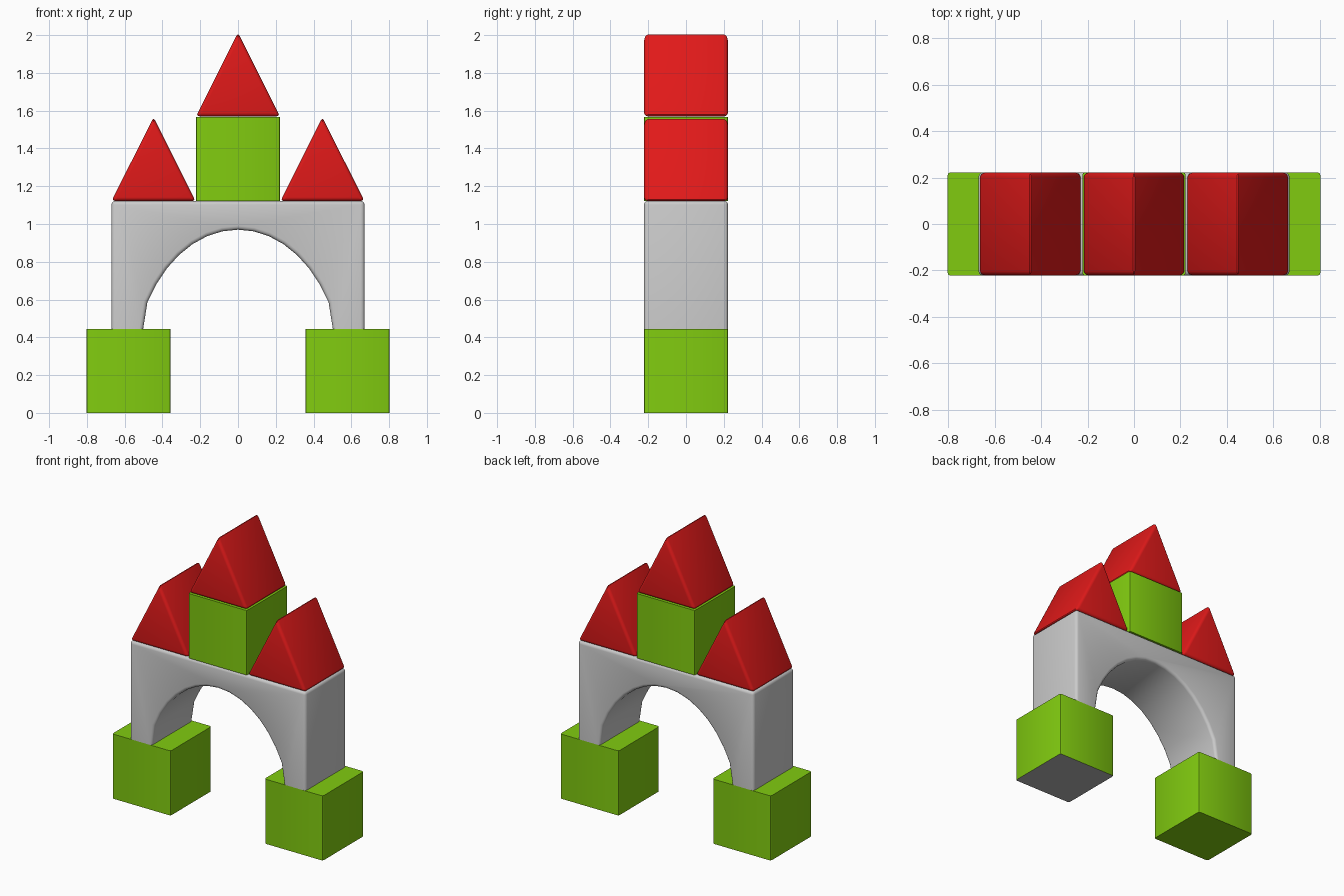
import bpy, bmesh, math

if "Cube" in bpy.data.objects:
    bpy.data.objects.remove(bpy.data.objects["Cube"])

HALF = 0.2225           # half depth of every block


def material(name, color):
    m = bpy.data.materials.new(name)
    m.diffuse_color = (*color, 1)
    m.use_nodes = True
    m.node_tree.nodes["Principled BSDF"].inputs["Base Color"].default_value = m.diffuse_color
    return m


GREEN = material("green_paint", (0.22, 0.6, 0.005))
RED = material("red_paint", (0.75, 0.01, 0.01))
GREY = material("bare_grey", (0.45, 0.45, 0.45))


def block(name, profile, loc, mat, bevel, segments, keep):
    """Extrude an x-z profile along y and round the edges chosen by keep(a, b)."""
    bm = bmesh.new()
    face = bm.faces.new([bm.verts.new((x, -HALF, z)) for x, z in profile])
    ext = bmesh.ops.extrude_face_region(bm, geom=[face])["geom"]
    bmesh.ops.translate(bm, vec=(0, 2 * HALF, 0),
                        verts=[g for g in ext if isinstance(g, bmesh.types.BMVert)])
    bmesh.ops.recalc_face_normals(bm, faces=bm.faces[:])
    edges = [e for e in bm.edges
             if e.calc_face_angle(0) > math.radians(30) and keep(*[v.co for v in e.verts])]
    bmesh.ops.bevel(bm, geom=edges, offset=bevel, segments=segments,
                    affect='EDGES', profile=0.5, clamp_overlap=True)
    me = bpy.data.meshes.new(name)
    bm.to_mesh(me)
    bm.free()
    ob = bpy.data.objects.new(name, me)
    ob.location = loc
    bpy.context.collection.objects.link(ob)
    if mat:
        me.materials.append(mat)
    bpy.ops.object.select_all(action='DESELECT')
    ob.select_set(True)
    bpy.context.view_layer.objects.active = ob
    bpy.ops.object.shade_smooth_by_angle(angle=math.radians(31))
    return ob


def cube(name, x, z):
    # only the upright edges are rounded
    square = [(-HALF, 0), (HALF, 0), (HALF, 2 * HALF), (-HALF, 2 * HALF)]
    return block(name, square, (x, 0, z), GREEN, 0.012, 2,
                 lambda a, b: abs(a.z - b.z) > 0.1)


def roof(name, x, z):
    return block(name, [(-HALF, 0), (HALF, 0), (0, 0.4425)], (x, 0, z), RED,
                 0.02, 3, lambda a, b: True)


# Green cubes: two feet and the tower
cube("left_foot_cube", -0.58, 0)
right_foot = cube("right_foot_cube", 0.58, 0)
cube("tower_cube", 0, 1.122)

# Unpainted underside of the right foot
right_foot.data.materials.append(GREY)
for p in right_foot.data.polygons:
    if p.normal.z < -0.9:
        p.material_index = 1

# Grey arch with an elliptical opening and flared leg bottoms
BASE, TOP = 0.445, 1.122
opening = [(0.554 * math.cos(math.radians(a)), 0.2 + 0.77 * math.sin(math.radians(a)))
           for a in [30 + 120 * i / 14 for i in range(15)]]
profile = ([(0.67, BASE), (0.67, TOP), (-0.67, TOP), (-0.67, BASE), (-0.502, BASE)]
           + opening[::-1] + [(0.502, BASE)])
block("arch", profile, (0, 0, 0), None, 0.02, 3,
      lambda a, b: max(a.z, b.z) > BASE + 0.01)

# Red roofs
for side, x in (("left", -0.447), ("right", 0.447)):
    roof(side + "_roof", x, 1.122)
roof("top_roof", 0, 1.57)
